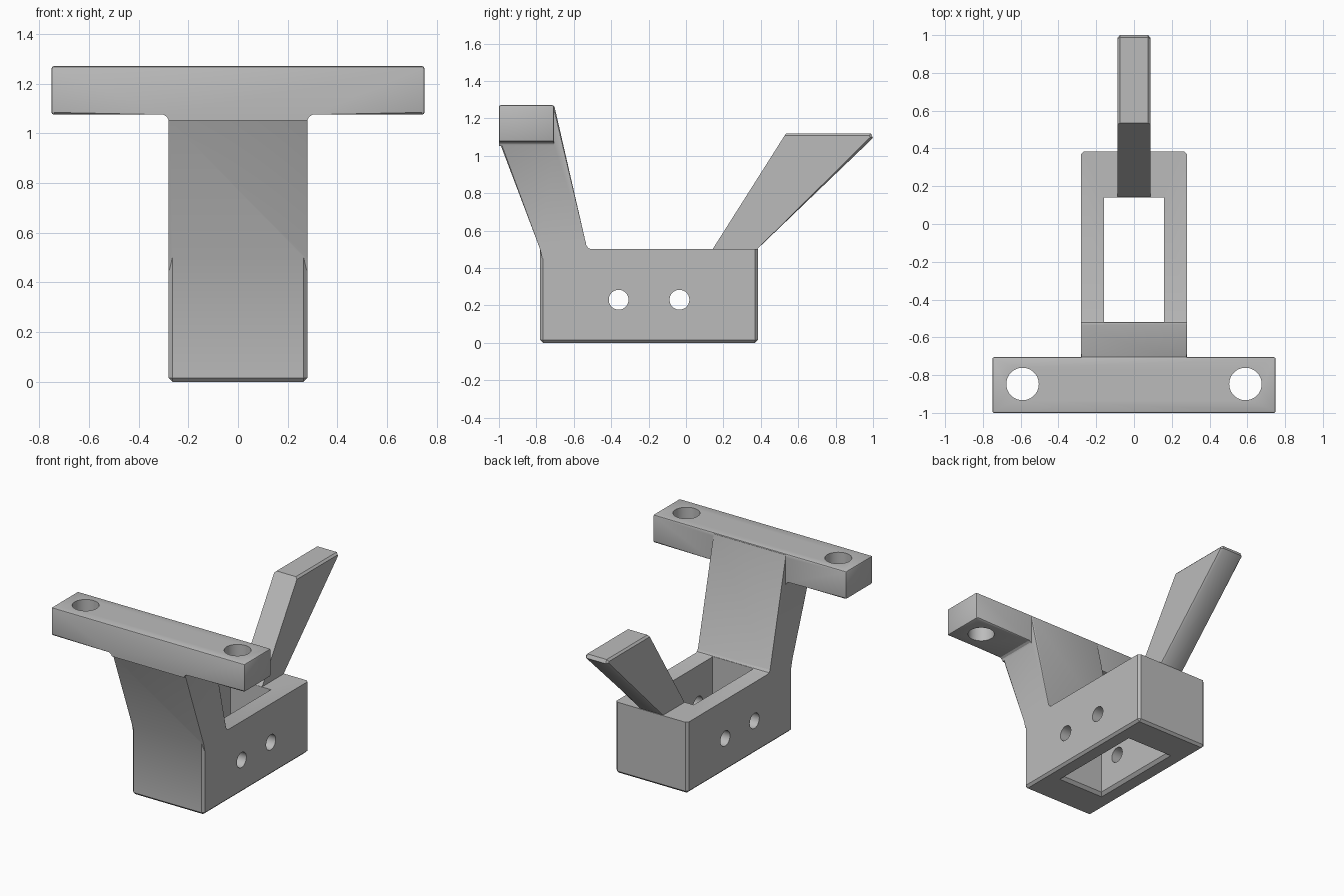
import bpy, bmesh, math
from mathutils import Vector

if "Cube" in bpy.data.objects:
    bpy.data.objects.remove(bpy.data.objects["Cube"])

grey = bpy.data.materials.new("light grey")
grey.diffuse_color = (0.5, 0.5, 0.5, 1)
grey.use_nodes = True
grey.node_tree.nodes["Principled BSDF"].inputs["Base Color"].default_value = grey.diffuse_color


def finish(bm, name):
    bmesh.ops.recalc_face_normals(bm, faces=bm.faces)
    me = bpy.data.meshes.new(name)
    bm.to_mesh(me)
    bm.free()
    ob = bpy.data.objects.new(name, me)
    me.materials.append(grey)
    bpy.context.collection.objects.link(ob)
    return ob


def prism(name, pts, axis, lo, hi, bevel=0, pick=None, segments=2):
    """Extrude a profile along x (pts are y,z), y (x,z) or z (x,y), then bevel picked edges."""
    def at(p, d):
        return {'x': (d, p[0], p[1]), 'y': (p[0], d, p[1]), 'z': (p[0], p[1], d)}[axis]
    bm = bmesh.new()
    a = [bm.verts.new(at(p, lo)) for p in pts]
    b = [bm.verts.new(at(p, hi)) for p in pts]
    bm.faces.new(a)
    bm.faces.new(b[::-1])
    for i in range(len(pts)):
        j = (i + 1) % len(pts)
        bm.faces.new((a[i], b[i], b[j], a[j]))
    bmesh.ops.recalc_face_normals(bm, faces=bm.faces)
    if bevel:
        edges = [e for e in bm.edges if pick(e.verts[0].co, e.verts[1].co)]
        bmesh.ops.bevel(bm, geom=edges, offset=bevel, segments=segments,
                        profile=0.5, affect='EDGES', clamp_overlap=True)
    return finish(bm, name)


def circle(cx, cy, r, n=40):
    return [(cx + r * math.cos(2 * math.pi * i / n), cy + r * math.sin(2 * math.pi * i / n))
            for i in range(n)]


def boolean(target, other, operation):
    m = target.modifiers.new(operation, 'BOOLEAN')
    m.operation = operation
    m.solver = 'EXACT'
    m.object = other
    bpy.context.view_layer.objects.active = target
    bpy.ops.object.modifier_apply(modifier=m.name)
    bpy.data.objects.remove(other)


# body block, chamfered at the bottom and down the four corners
body = prism("bracket_body", [(-0.78, 0), (0.385, 0), (0.385, 0.5), (-0.78, 0.5)], 'x',
             -0.28, 0.28, 0.016, lambda p, q: min(p.z, q.z) < 0.01, 1)

# leaning neck, with a small fillet where its back meets the body
neck = prism("neck", [(-0.78, 0.5), (-0.768, 0.45), (-0.5, 0.45), (-0.505, 0.5), (-0.522, 0.505),
                      (-0.533, 0.522), (-0.703, 1.263), (-0.985, 1.263), (-0.985, 1.09),
                      (-0.996, 1.07)], 'x', -0.28, 0.28, 0.01,
             lambda p, q: p.x == q.x and abs(p.z - q.z) > 0.3)

# cross bar with small fillets flaring into the neck
half = [(0.279, 1.052), (0.286, 1.066), (0.30, 1.075), (0.75, 1.075), (0.75, 1.27)]
bar = prism("cross_bar", half + [(-x, z) for x, z in reversed(half)], 'y', -1.0, -0.705, 0.014,
            lambda p, q: max(abs(p.x), abs(q.x)) > 0.5)

# slanted hook arm at the back
arm = prism("hook_arm", [(0.142, 0.5), (0.16, 0.45), (0.35, 0.45), (0.38, 0.5), (1.0, 1.095),
                         (0.988, 1.12), (0.535, 1.12)], 'x', -0.088, 0.088, 0.013,
            lambda p, q: (p.x == q.x and max(p.z, q.z) > 1.0 and max(p.y, q.y) > 0.9), 1)

for part in (neck, bar, arm):
    boolean(body, part, 'UNION')

# open slot through the body, chamfered at its bottom edge
slot = [(-0.158, -0.52), (0.158, -0.52), (0.158, 0.14), (-0.158, 0.14)]
boolean(body, prism("slot_cutter", slot, 'z', -0.1, 0.6), 'DIFFERENCE')
flare = prism("slot_chamfer_cutter", slot, 'z', -0.02, 0.02)
for v in flare.data.vertices:
    if v.co.z < 0:
        v.co += Vector((math.copysign(0.04, v.co.x), math.copysign(0.04, v.co.y + 0.19), 0))
boolean(body, flare, 'DIFFERENCE')

# bolt holes in the bar and pin holes across the body
for s in (-1, 1):
    boolean(body, prism("bolt_cutter", circle(0.59 * s, -0.847, 0.086), 'z', 0.9, 1.4), 'DIFFERENCE')
for y in (-0.36, -0.035):
    boolean(body, prism("pin_cutter", circle(y, 0.23, 0.053), 'x', -0.5, 0.5), 'DIFFERENCE')

bpy.ops.object.select_all(action='DESELECT')
body.select_set(True)
bpy.context.view_layer.objects.active = body
bpy.ops.object.shade_smooth_by_angle(angle=math.radians(30))
